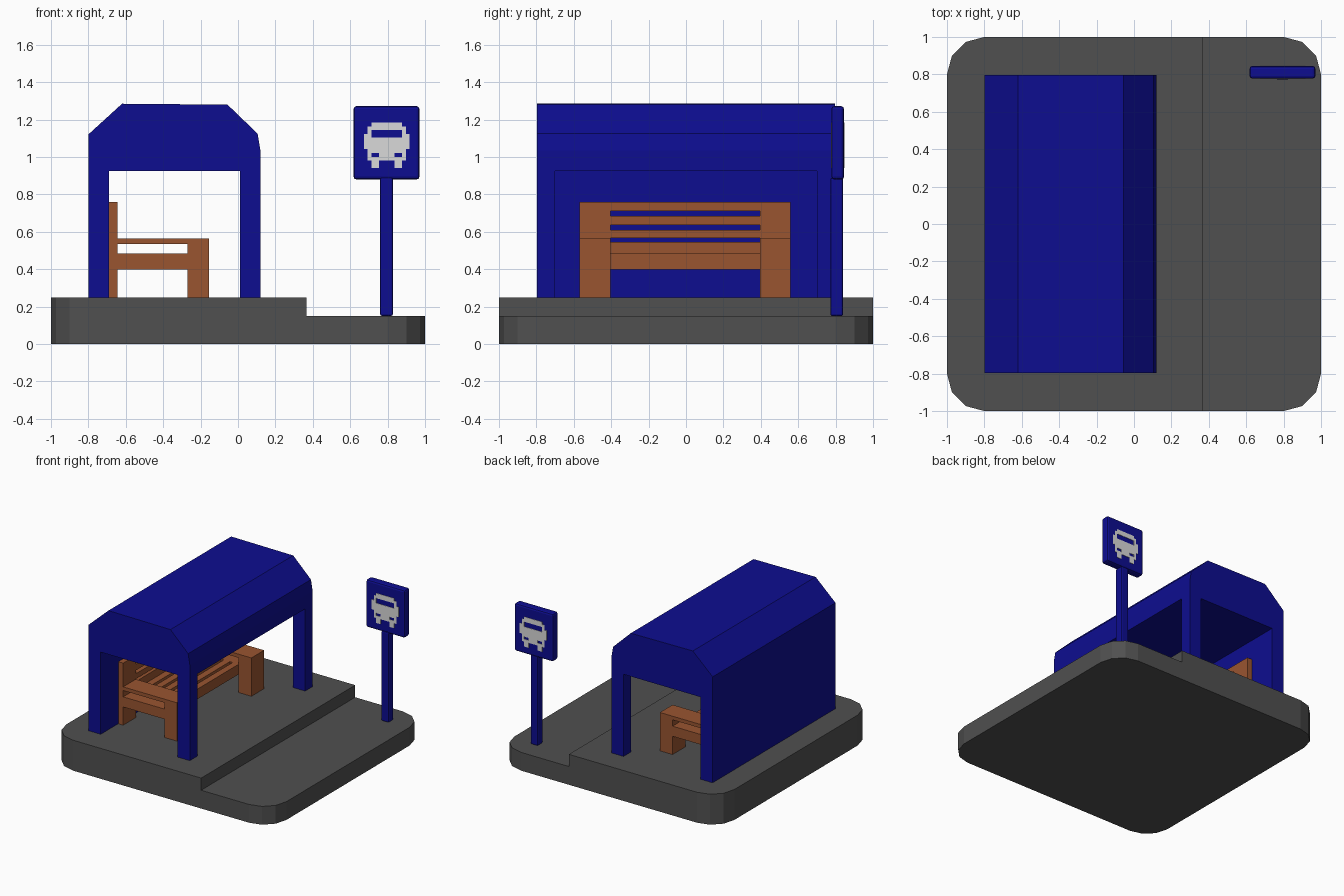
import bpy, bmesh, math

if "Cube" in bpy.data.objects:
    bpy.data.objects.remove(bpy.data.objects["Cube"])


def material(name, rgb):
    m = bpy.data.materials.new(name)
    m.diffuse_color = (*rgb, 1)
    m.use_nodes = True
    m.node_tree.nodes["Principled BSDF"].inputs["Base Color"].default_value = m.diffuse_color
    return m


BLUE = material("deep blue", (0.004, 0.004, 0.28))
GREY = material("dark grey", (0.08, 0.08, 0.08))
WOOD = material("brown wood", (0.32, 0.09, 0.03))
WHITE = material("light grey", (0.7, 0.7, 0.7))


def finish(bm, name, mat):
    bmesh.ops.recalc_face_normals(bm, faces=bm.faces)
    me = bpy.data.meshes.new(name)
    bm.to_mesh(me)
    bm.free()
    ob = bpy.data.objects.new(name, me)
    me.materials.append(mat)
    bpy.context.collection.objects.link(ob)
    return ob


def prism(name, points, offset, mat):
    """Closed solid from a 3D outline pushed along an offset."""
    bm = bmesh.new()
    face = bm.faces.new([bm.verts.new(p) for p in points])
    ext = bmesh.ops.extrude_face_region(bm, geom=[face], use_keep_orig=True)
    verts = [g for g in ext["geom"] if isinstance(g, bmesh.types.BMVert)]
    bmesh.ops.translate(bm, verts=verts, vec=offset)
    return finish(bm, name, mat)


def box(name, x, y, z, mat, bevel=0):
    pts = [(x[0], y[0], z[0]), (x[1], y[0], z[0]), (x[1], y[1], z[0]), (x[0], y[1], z[0])]
    ob = prism(name, pts, (0, 0, z[1] - z[0]), mat)
    if bevel:
        mod = ob.modifiers.new("bevel", "BEVEL")
        mod.width = bevel
        mod.segments = 2
    return ob


def cut(target, name, x, y, z):
    cutter = box(name, x, y, z, target.data.materials[0])
    cutter.hide_render = True
    cutter.hide_viewport = False
    cutter.display_type = "WIRE"
    mod = target.modifiers.new(name, "BOOLEAN")
    mod.operation = "DIFFERENCE"
    mod.solver = "EXACT"
    mod.object = cutter


# Pavement with rounded corners and a lower road strip
outline = []
for k, (cx, cy) in enumerate([(0.8, 0.8), (-0.8, 0.8), (-0.8, -0.8), (0.8, -0.8)]):
    for i in range(4):
        a = math.radians(90 * k + 30 * i)
        outline.append((cx + 0.2 * math.cos(a), cy + 0.2 * math.sin(a), 0))
pavement = prism("pavement", outline, (0, 0, 0.25), GREY)
cut(pavement, "kerb_cutter", (0.365, 1.3), (-1.3, 1.3), (0.15, 0.5))

# Shelter: extruded hood profile, opened at both ends and at the road side
hood = [(-0.8, 0.25), (-0.8, 1.12), (-0.79, 1.13), (-0.62, 1.285), (-0.056, 1.28),
        (0.105, 1.125), (0.12, 1.035), (0.12, 0.25)]
shelter = prism("shelter", [(x, -0.797, z) for x, z in hood], (0, 1.594, 0), BLUE)
cut(shelter, "end_cutter", (-0.69, 0.01), (-1.2, 1.2), (0.1, 0.925))
cut(shelter, "side_cutter", (-0.69, 0.4), (-0.7, 0.7), (0.1, 0.925))

# Bench end frames
for side, y in (("near", (-0.57, -0.405)), ("far", (0.395, 0.56))):
    box(side + "_back_post", (-0.689, -0.645), y, (0.25, 0.76), WOOD)
    box(side + "_front_leg", (-0.27, -0.155), y, (0.25, 0.565), WOOD)
    box(side + "_armrest", (-0.645, -0.27), y, (0.535, 0.565), WOOD)
    box(side + "_side_rail", (-0.645, -0.27), y, (0.4, 0.483), WOOD)

# Bench slats
span = (-0.405, 0.395)
for i, z in enumerate([(0.4, 0.546), (0.567, 0.61), (0.637, 0.686), (0.711, 0.76)]):
    box(f"back_slat_{i}", (-0.689, -0.645), span, z, WOOD)
for i in range(5):
    x = -0.645 + i * 0.08
    box(f"seat_slat_{i}", (x, x + 0.055), span, (0.4, 0.483), WOOD)

# Bus stop pole and sign plate
box("sign_pole", (0.76, 0.828), (0.772, 0.84), (0.15, 0.89), BLUE, 0.01)
box("sign_plate", (0.618, 0.97), (0.777, 0.845), (0.88, 1.272), BLUE, 0.015)

# Bus symbol on both sides of the sign
ROWS = ["..########..", ".##########.", ".#........#.", "##........##",
        "############", "############", "############", ".##########.",
        ".#..####..#.", ".##########.", "..##....##..", "..##....##.."]
cell = 0.0204
for side, y, thick in (("front", 0.777, -0.003), ("back", 0.845, 0.003)):
    bm = bmesh.new()
    for r, row in enumerate(ROWS):
        for c, mark in enumerate(row):
            if mark == "#":
                x, z = 0.673 + c * cell, 1.185 - r * cell
                bm.faces.new([bm.verts.new((x + dx * cell, y, z - dz * cell))
                              for dx, dz in ((0, 0), (0, 1), (1, 1), (1, 0))])
    bmesh.ops.remove_doubles(bm, verts=bm.verts, dist=0.001)
    ext = bmesh.ops.extrude_face_region(bm, geom=bm.faces[:])
    bmesh.ops.translate(bm, vec=(0, thick, 0),
                        verts=[g for g in ext["geom"] if isinstance(g, bmesh.types.BMVert)])
    finish(bm, side + "_bus_symbol", WHITE)
